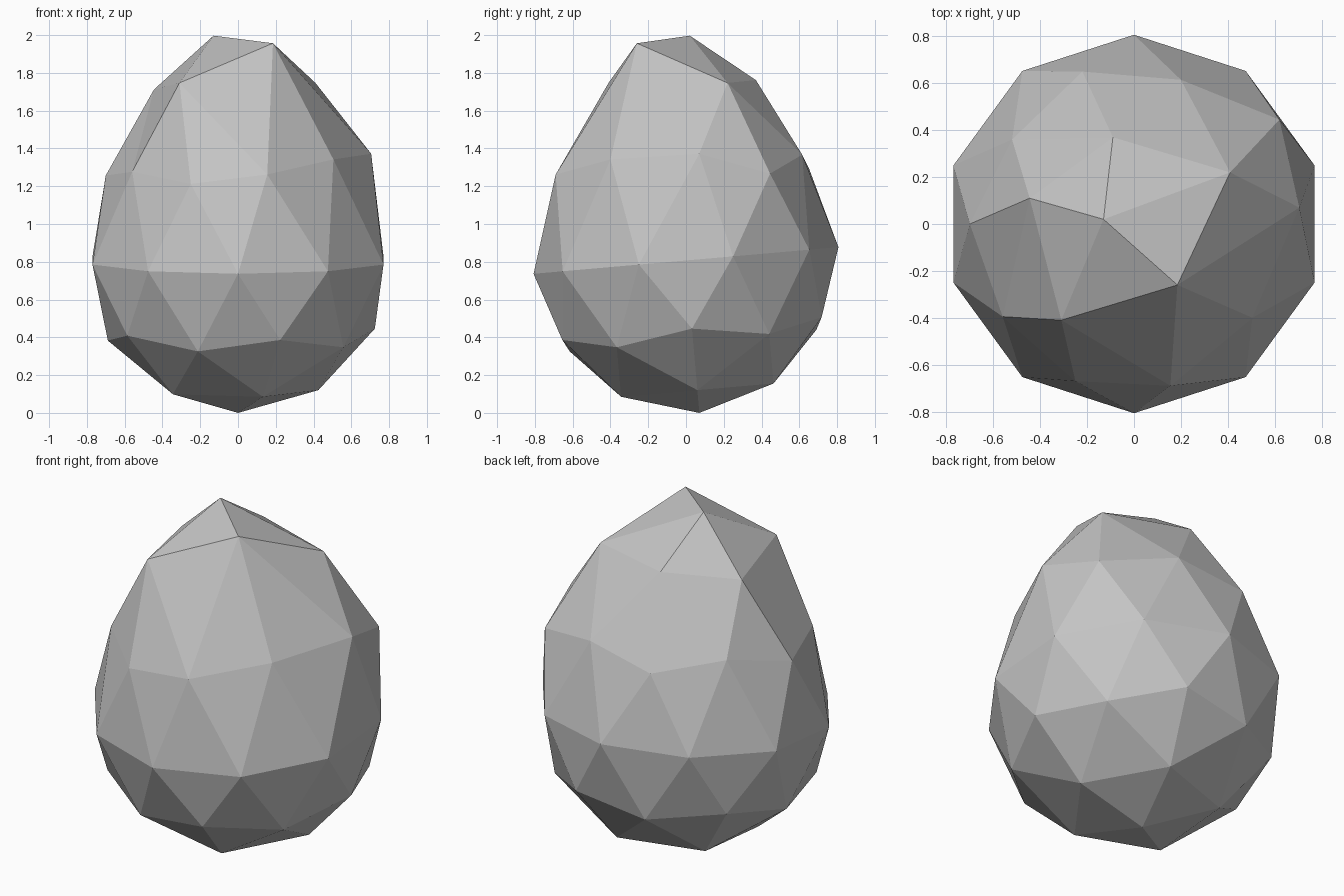
import bpy
import bmesh
import math
from mathutils import Matrix, Vector

RADIUS = 0.81
TILT = math.radians(5)
STRETCH = 1.23

default_cube = bpy.data.objects.get("Cube")
if default_cube:
    bpy.data.objects.remove(default_cube, do_unlink=True)

# Plain grey stone
stone_grey = bpy.data.materials.new("stone_grey")
stone_grey.use_nodes = True
colour = (0.55, 0.55, 0.55, 1)
stone_grey.diffuse_color = colour
for node in stone_grey.node_tree.nodes:
    if node.type == 'BSDF_PRINCIPLED':
        node.inputs["Base Color"].default_value = colour
        node.inputs["Roughness"].default_value = 0.9

# Faceted ball, drawn out into an egg above its middle and leaning slightly
bm = bmesh.new()
bmesh.ops.create_icosphere(bm, subdivisions=2, radius=RADIUS)
bmesh.ops.rotate(bm, verts=bm.verts, matrix=Matrix.Rotation(math.pi, 3, 'Z'))
upper = [v for v in bm.verts if v.co.z > 0.05]
for v in upper:
    v.co.z *= STRETCH
bmesh.ops.rotate(bm, verts=bm.verts, matrix=Matrix.Rotation(TILT, 3, 'X'))
bmesh.ops.translate(bm, verts=bm.verts, vec=(0, 0, RADIUS))

# Irregular chipped crown: pull the nearest upper corner to each point
crown = [
    (-0.13, 0.02, 2.0),
    (0.41, 0.22, 1.75), (-0.09, 0.37, 1.765), (-0.445, 0.11, 1.715),
    (-0.31, -0.41, 1.75), (0.185, -0.26, 1.96),
    (0.62, 0.445, 1.27), (-0.22, 0.65, 1.3), (-0.7, 0, 1.26),
    (-0.25, -0.67, 1.215), (0.505, -0.4, 1.345),
    (0.705, 0.07, 1.375), (0.2, 0.615, 1.37), (-0.52, 0.36, 1.35),
    (-0.56, -0.395, 1.28), (0.155, -0.69, 1.265),
]
start = {v: v.co.xy for v in upper}
for point in map(Vector, crown):
    corner = min(start, key=lambda v: (start[v] - point.xy).length)
    corner.co = point
    del start[corner]

# Rest on the ground
lowest = min(v.co.z for v in bm.verts)
bmesh.ops.translate(bm, verts=bm.verts, vec=(0, 0, -lowest))
bmesh.ops.recalc_face_normals(bm, faces=bm.faces)

mesh = bpy.data.meshes.new("egg_stone")
bm.to_mesh(mesh)
bm.free()
mesh.materials.append(stone_grey)
egg_stone = bpy.data.objects.new("egg_stone", mesh)
bpy.context.collection.objects.link(egg_stone)
